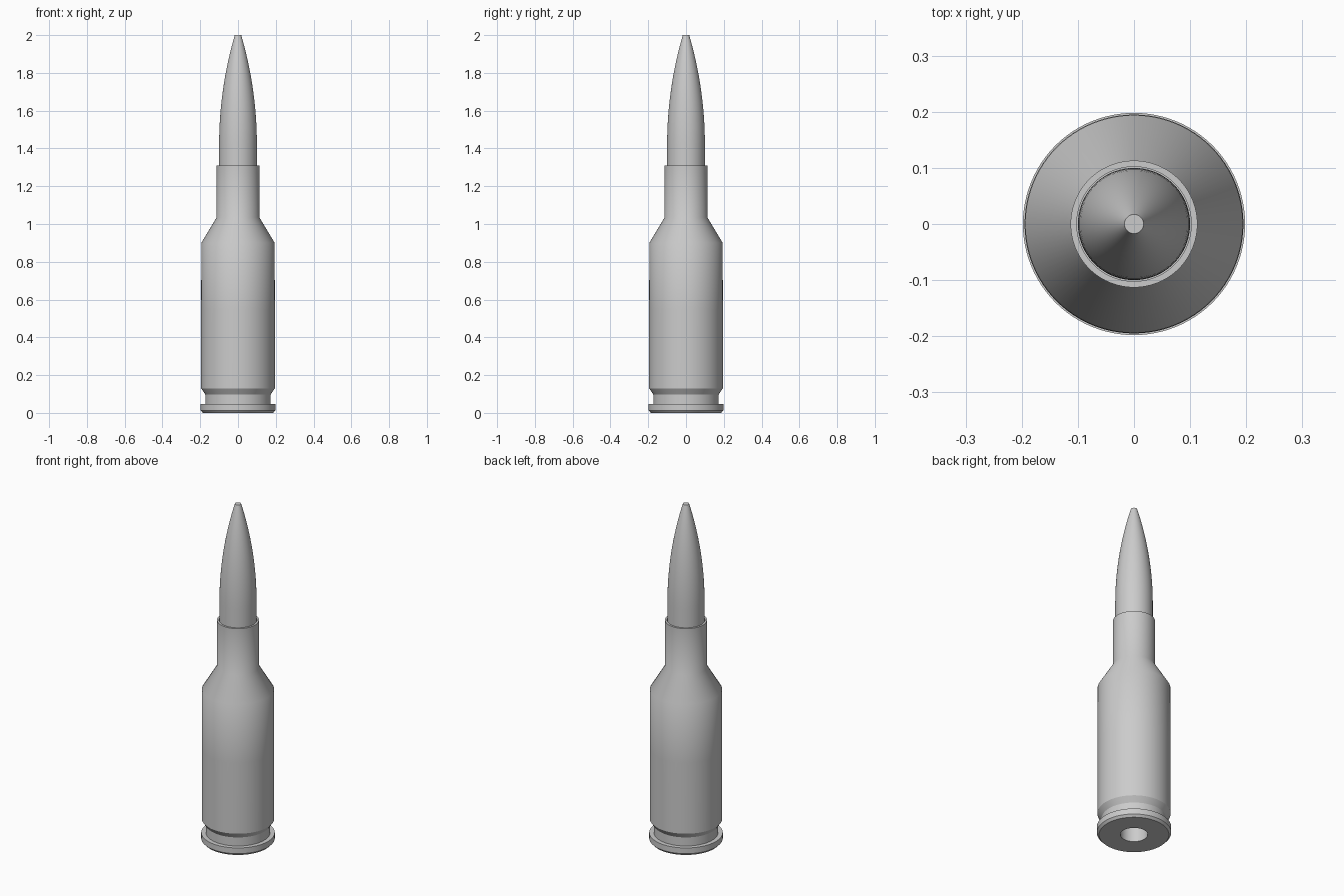
import bpy
import bmesh
import math

if "Cube" in bpy.data.objects:
    bpy.data.objects.remove(bpy.data.objects["Cube"], do_unlink=True)

SEGMENTS = 96

metal = bpy.data.materials.new("plain grey metal")
metal.use_nodes = True
grey = (0.6, 0.6, 0.6, 1.0)
metal.diffuse_color = grey
metal.node_tree.nodes["Principled BSDF"].inputs["Base Color"].default_value = grey


def lathe(name, profile):
    """Spin (radius, z) points about z; the profile starts and ends on the axis."""
    bm = bmesh.new()
    verts = [bm.verts.new((r, 0, z)) for r, z in profile]
    edges = [bm.edges.new(pair) for pair in zip(verts, verts[1:])]
    bmesh.ops.spin(bm, geom=verts + edges, cent=(0, 0, 0), axis=(0, 0, 1),
                   angle=math.tau, steps=SEGMENTS)
    bmesh.ops.remove_doubles(bm, verts=bm.verts, dist=0.0001)
    bmesh.ops.recalc_face_normals(bm, faces=bm.faces)
    mesh = bpy.data.meshes.new(name)
    bm.to_mesh(mesh)
    bm.free()
    mesh.materials.append(metal)
    obj = bpy.data.objects.new(name, mesh)
    bpy.context.collection.objects.link(obj)
    bpy.ops.object.select_all(action='DESELECT')
    obj.select_set(True)
    bpy.context.view_layer.objects.active = obj
    bpy.ops.object.shade_smooth_by_angle(angle=math.radians(32))
    return obj


# Casing: base pocket, rim, groove, body, shoulder, neck and open mouth
lathe("casing", [
    (0, 0.11), (0.073, 0.11), (0.073, 0),
    (0.186, 0), (0.198, 0.013), (0.198, 0.047),
    (0.173, 0.047), (0.173, 0.098), (0.195, 0.13),
    (0.195, 0.55), (0.194, 0.9),
    (0.113, 1.035), (0.113, 1.31),
    (0.102, 1.31), (0.102, 1.0), (0, 1.0),
])

# Pointed insert: straight shank, curved nose and flat tip
SHANK, TIP, NOSE_START, TOP = 0.1, 0.017, 1.42, 2.0
length, drop = TOP - NOSE_START, SHANK - TIP
arc = (length ** 2 + drop ** 2) / (2 * drop)
STEPS = 16
nose = []
for i in range(STEPS + 1):
    h = length * i / STEPS
    nose.append((SHANK - arc + math.sqrt(arc ** 2 - h ** 2), NOSE_START + h))
lathe("pointed_insert", [(0, 1.02), (SHANK, 1.02)] + nose + [(0, TOP)])
